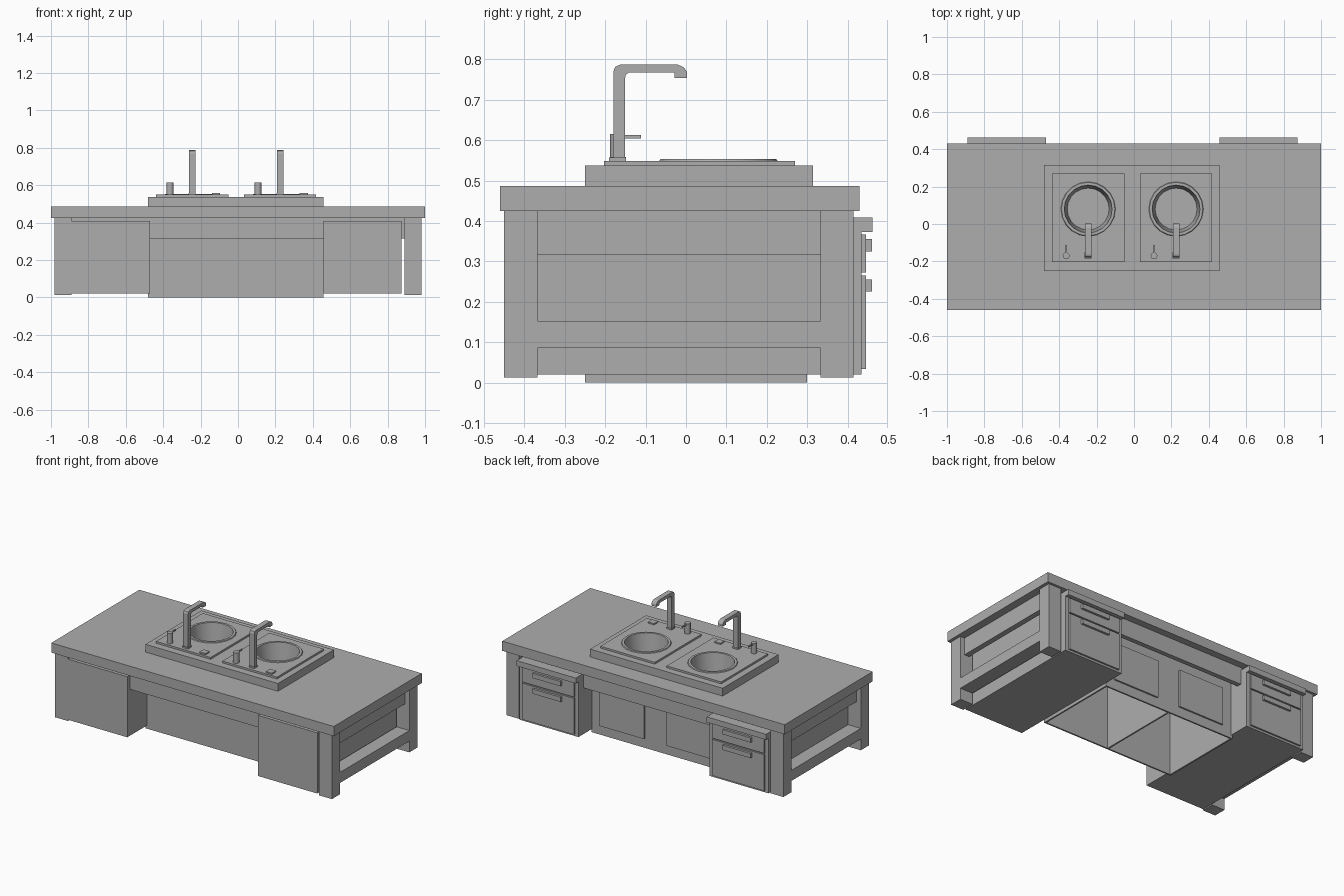
import bpy
import bmesh
import math
from mathutils import Matrix

cube = bpy.data.objects.get("Cube")
if cube:
    bpy.data.objects.remove(cube, do_unlink=True)

grey = bpy.data.materials.new("plain_grey")
grey.use_nodes = True
grey.diffuse_color = (0.42, 0.42, 0.42, 1)
grey.node_tree.nodes["Principled BSDF"].inputs["Base Color"].default_value = grey.diffuse_color


def finish(name, bm):
    bmesh.ops.recalc_face_normals(bm, faces=bm.faces)
    mesh = bpy.data.meshes.new(name)
    bm.to_mesh(mesh)
    bm.free()
    mesh.materials.append(grey)
    obj = bpy.data.objects.new(name, mesh)
    bpy.context.collection.objects.link(obj)
    return obj


def box(name, x, y, z):
    """Box from (low, high) ranges on each axis."""
    bm = bmesh.new()
    centre = [(a + b) / 2 for a, b in (x, y, z)]
    size = [b - a for a, b in (x, y, z)]
    bmesh.ops.create_cube(bm, size=1, matrix=Matrix.Translation(centre) @ Matrix.Diagonal(size + [1]))
    return finish(name, bm)


def cylinder(name, x, y, z, radius, sides):
    bm = bmesh.new()
    bmesh.ops.create_cone(bm, cap_ends=True, segments=sides, radius1=radius, radius2=radius,
                          depth=z[1] - z[0], matrix=Matrix.Translation((x, y, sum(z) / 2)))
    return finish(name, bm)


def lathe(name, x, y, profile, sides):
    bm = bmesh.new()
    verts = [bm.verts.new((x + r, y, z)) for r, z in profile]
    edges = [bm.edges.new(pair) for pair in zip(verts, verts[1:])]
    bmesh.ops.spin(bm, geom=verts + edges, cent=(x, y, 0), axis=(0, 0, 1),
                   angle=2 * math.pi, steps=sides)
    bmesh.ops.remove_doubles(bm, verts=bm.verts, dist=0.0005)
    obj = finish(name, bm)
    # keep the bowl interior facing up
    if max(obj.data.polygons, key=lambda p: -p.center.z).normal.z < 0:
        obj.data.flip_normals()
    return obj


def extrude_x(name, x, profile):
    bm = bmesh.new()
    face = bm.faces.new([bm.verts.new((x[0], y, z)) for y, z in profile])
    new = bmesh.ops.extrude_face_region(bm, geom=[face])["geom"]
    bmesh.ops.translate(bm, vec=(x[1] - x[0], 0, 0),
                        verts=[v for v in new if isinstance(v, bmesh.types.BMVert)])
    return finish(name, bm)


def smooth(obj):
    bpy.ops.object.select_all(action="DESELECT")
    obj.select_set(True)
    bpy.context.view_layer.objects.active = obj
    bpy.ops.object.shade_smooth_by_angle(angle=math.radians(30))


# Worktop and raised sink base
worktop = box("worktop", (-1, 1), (-0.46, 0.43), (0.425, 0.487))
sink_base = box("sink_base", (-0.48, 0.458), (-0.25, 0.315), (0.487, 0.537))

# Legs, side rails and long aprons
for side, label in ((-1, "right"), (1, "left")):
    def span(a, b):
        return tuple(sorted((side * a, side * b)))
    box(label + "_front_leg", span(0.89, 0.98), (-0.45, -0.368), (0.013, 0.425))
    box(label + "_back_leg", span(0.89, 0.98), (0.333, 0.415), (0.013, 0.425))
    box(label + "_lower_rail", span(0.89, 0.98), (-0.368, 0.333), (0.085, 0.153))
    box(label + "_upper_rail", span(0.915, 0.95), (-0.368, 0.333), (0.316, 0.425))
box("front_apron", (-0.89, 0.89), (-0.42, -0.39), (0.316, 0.425))
box("back_apron", (-0.89, 0.89), (0.355, 0.385), (0.316, 0.425))

# Drawer cabinets, with drawers opening at the back
for label, x0, x1 in (("right", -0.89, -0.47), ("left", 0.457, 0.875)):
    mid = (x0 + x1) / 2
    box(label + "_cabinet", (x0, x1), (-0.448, 0.435), (0.02, 0.408))
    box(label + "_cabinet_lip", (x0, x1), (0.435, 0.462), (0.373, 0.408))
    for part, low, high, grip in (("lower", 0.033, 0.265, 0.225), ("upper", 0.273, 0.366, 0.325)):
        box(f"{label}_{part}_drawer", (x0 + 0.025, x1 - 0.025), (0.435, 0.446), (low, high))
        box(f"{label}_{part}_handle", (mid - 0.1, mid + 0.1), (0.446, 0.46), (grip, grip + 0.03))

# Sink cupboard, open underneath, with a partition and two doors
cupboard_z = (0, 0.425)
box("cupboard_front", (-0.48, 0.458), (-0.25, -0.24), cupboard_z)
box("cupboard_back", (-0.48, 0.458), (0.29, 0.3), cupboard_z)
for name, x in (("right_wall", -0.48), ("partition", -0.015), ("left_wall", 0.448)):
    box("cupboard_" + name, (x, x + 0.01), (-0.24, 0.29), cupboard_z)
for label, x in (("right", -0.4), ("left", 0.08)):
    box(label + "_door", (x, x + 0.32), (0.3, 0.31), (0.06, 0.3))

# Sinks: plate, bowl, tap, lever and button
bowl_profile = [(0.146, 0.549), (0.143, 0.554), (0.128, 0.554), (0.112, 0.432), (0, 0.432)]
tap_profile = [(-0.18, 0.55), (-0.18, 0.77), (-0.175, 0.782), (-0.163, 0.787), (-0.02, 0.787),
               (-0.005, 0.78), (0.003, 0.768), (0.003, 0.754), (-0.029, 0.754), (-0.029, 0.767),
               (-0.142, 0.767), (-0.149, 0.762), (-0.151, 0.752), (-0.151, 0.55)]
for label, x in (("right", -0.245), ("left", 0.225)):
    plate = box(label + "_sink_plate", (x - 0.193, x + 0.193), (-0.203, 0.27), (0.537, 0.549))
    cutter = cylinder(label + "_bowl_cutter", x, 0.08, (0.43, 0.7), 0.132, 20)
    cutter.hide_render = True
    cutter.hide_viewport = True
    cutter.display_type = "WIRE"
    for target in (worktop, sink_base, plate):
        cut = target.modifiers.new(label + "_bowl_hole", "BOOLEAN")
        cut.operation = "DIFFERENCE"
        cut.solver = "EXACT"
        cut.object = cutter
    smooth(lathe(label + "_bowl", x, 0.08, bowl_profile, 20))
    extrude_x(label + "_tap", (x - 0.017, x + 0.017), tap_profile)
    box(label + "_tap_foot", (x - 0.019, x + 0.019), (-0.184, -0.149), (0.549, 0.558))
    smooth(cylinder(label + "_lever_base", x - 0.118, -0.17, (0.549, 0.615), 0.018, 16))
    box(label + "_lever", (x - 0.122, x - 0.114), (-0.17, -0.112), (0.604, 0.613))
    box(label + "_button", (x + 0.105, x + 0.148), (-0.19, -0.148), (0.549, 0.557))
